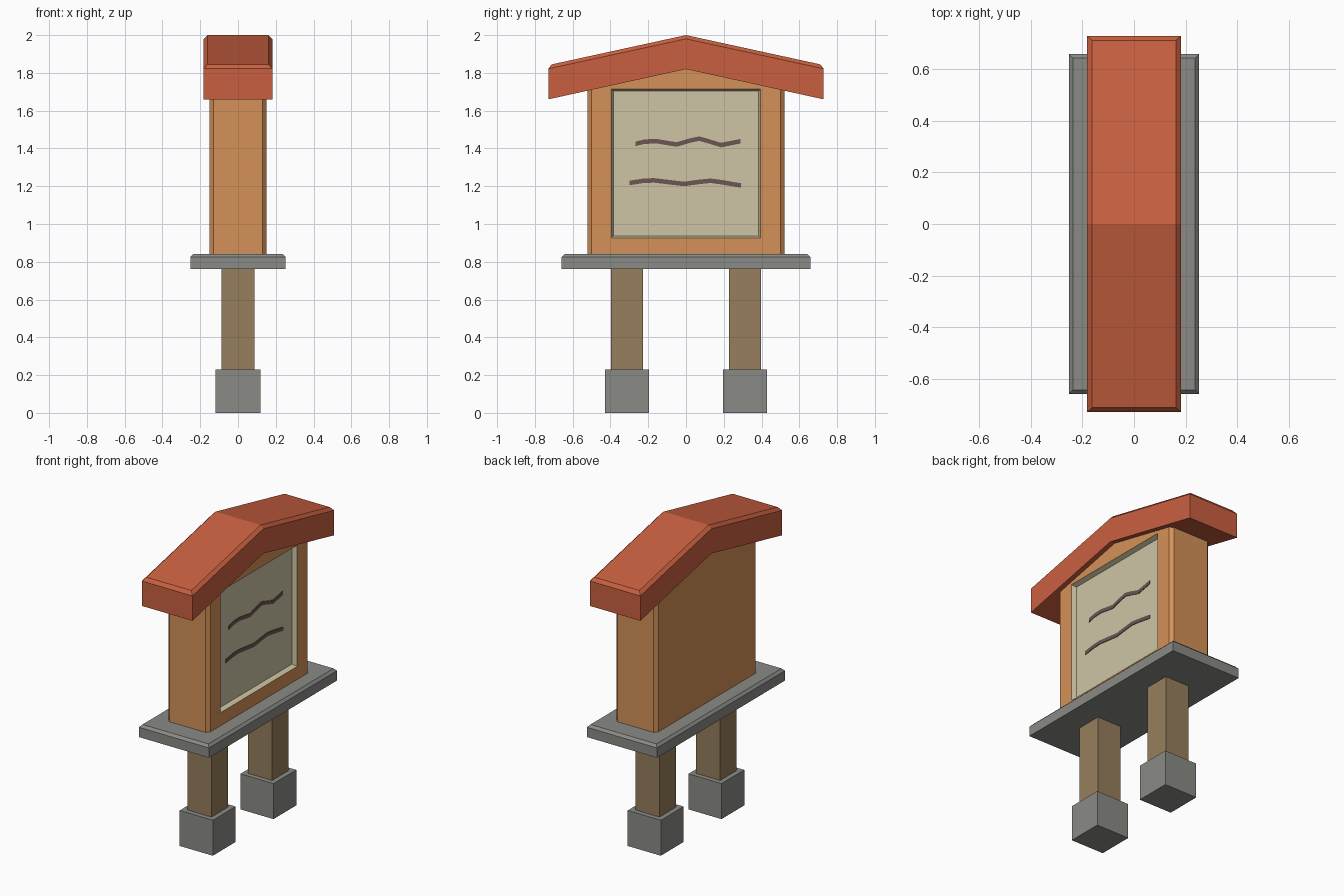
import bpy
import bmesh

if "Cube" in bpy.data.objects:
    bpy.data.objects.remove(bpy.data.objects["Cube"])


def material(name, r, g, b):
    m = bpy.data.materials.new(name)
    lin = [((c / 255 + 0.055) / 1.055) ** 2.4 for c in (r, g, b)]
    m.diffuse_color = (*lin, 1)
    m.use_nodes = True
    m.node_tree.nodes["Principled BSDF"].inputs["Base Color"].default_value = m.diffuse_color
    return m


STONE = material("grey stone", 138, 138, 134)
POST = material("brown post wood", 150, 126, 93)
WOOD = material("orange wood", 213, 145, 88)
ROOF = material("red roof", 201, 96, 64)
PAPER = material("cream panel", 205, 197, 165)
INK = material("dark ink", 108, 86, 83)


def loft(name, rings, mat, ridge=None):
    """Skin matching rings of points; a ridge pair splits the caps in two."""
    bm = bmesh.new()
    vs = [[bm.verts.new(p) for p in ring] for ring in rings]
    n = len(rings[0])
    for a, b in zip(vs, vs[1:]):
        for i in range(n):
            j = (i + 1) % n
            bm.faces.new((a[i], a[j], b[j], b[i]))
    for cap in (vs[0], vs[-1]):
        if ridge:
            i, j = ridge
            bm.faces.new(cap[i:j + 1])
            bm.faces.new(cap[j:] + cap[:i + 1])
        else:
            bm.faces.new(cap)
    bmesh.ops.recalc_face_normals(bm, faces=bm.faces)
    me = bpy.data.meshes.new(name)
    bm.to_mesh(me)
    bm.free()
    me.materials.append(mat)
    ob = bpy.data.objects.new(name, me)
    bpy.context.collection.objects.link(ob)
    return ob


def rect(x, y, z, cy=0):
    return [(x, cy - y, z), (x, cy + y, z), (-x, cy + y, z), (-x, cy - y, z)]


# Footings and posts
for side, cy in (("front", -0.312), ("back", 0.312)):
    loft(side + "_footing", [rect(0.119, 0.117, z, cy) for z in (0, 0.231)], STONE)
    loft(side + "_post", [rect(0.087, 0.085, z, cy) for z in (0.22, 0.77)], POST)

# Slab with chamfered top edge
loft("base_slab", [rect(0.2525, 0.659, 0.761), rect(0.2525, 0.659, 0.825),
                   rect(0.237, 0.643, 0.841)], STONE)

# Gabled roof with chamfered top edges
def gable(x, y, apex, eave):
    return [(x, -y, eave), (x, 0, apex), (x, y, eave),
            (-x, y, eave), (-x, 0, apex), (-x, -y, eave)]


loft("roof", [gable(0.182, 0.729, 1.82, 1.66), gable(0.182, 0.729, 1.98, 1.822),
              gable(0.162, 0.711, 2.0, 1.845)], ROOF, ridge=(1, 4))

# Body with chamfered corners, its top running up into the roof
half = [(0.15, -0.499), (0.15, 0), (0.15, 0.499), (0.13, 0.521), (-0.13, 0.521)]
plan = half + [(-x, -y) for x, y in half]
body = loft("cabinet_body", [[(x, y, 0.835) for x, y in plan],
                             [(x, y, 1.87 - 0.22 * abs(y)) for x, y in plan]],
            WOOD, ridge=(1, 6))

# Recess for the notice panel on the right side only
def panel_ring(x):
    t = (x - 0.12) / 0.03
    hy, hz = 0.384 + 0.011 * t, 0.383 + 0.011 * t
    return [(x, -hy, 1.32 - hz), (x, hy, 1.32 - hz), (x, hy, 1.32 + hz), (x, -hy, 1.32 + hz)]


cutter = loft("recess_cutter", [panel_ring(0.12), panel_ring(0.18)], PAPER)
cutter.hide_render = True
mod = body.modifiers.new("recess", "BOOLEAN")
mod.operation = "DIFFERENCE"
mod.solver = "EXACT"
mod.object = cutter
bpy.context.view_layer.objects.active = body
bpy.ops.object.modifier_apply(modifier=mod.name)
bpy.data.objects.remove(cutter)
body.data.materials.clear()
body.data.materials.append(WOOD)
body.data.materials.append(PAPER)
for f in body.data.polygons:
    c = f.center
    f.material_index = int(0.11 < c.x < 0.149 and abs(c.y) < 0.41 and 0.9 < c.z < 1.73)

# Wavy strokes on the panel
strokes = {
    "upper_stroke": [(-0.267, 1.424), (-0.225, 1.435), (-0.16, 1.439), (-0.05, 1.421),
                     (0.03, 1.444), (0.07, 1.452), (0.11, 1.441), (0.185, 1.418), (0.288, 1.438)],
    "lower_stroke": [(-0.3, 1.217), (-0.23, 1.228), (-0.17, 1.231), (-0.01, 1.212),
                     (0.07, 1.223), (0.13, 1.229), (0.19, 1.221), (0.29, 1.204)],
}
for name, pts in strokes.items():
    loft(name, [[(0.118, y, z - 0.012), (0.124, y, z - 0.012),
                 (0.124, y, z + 0.012), (0.118, y, z + 0.012)] for y, z in pts], INK)
